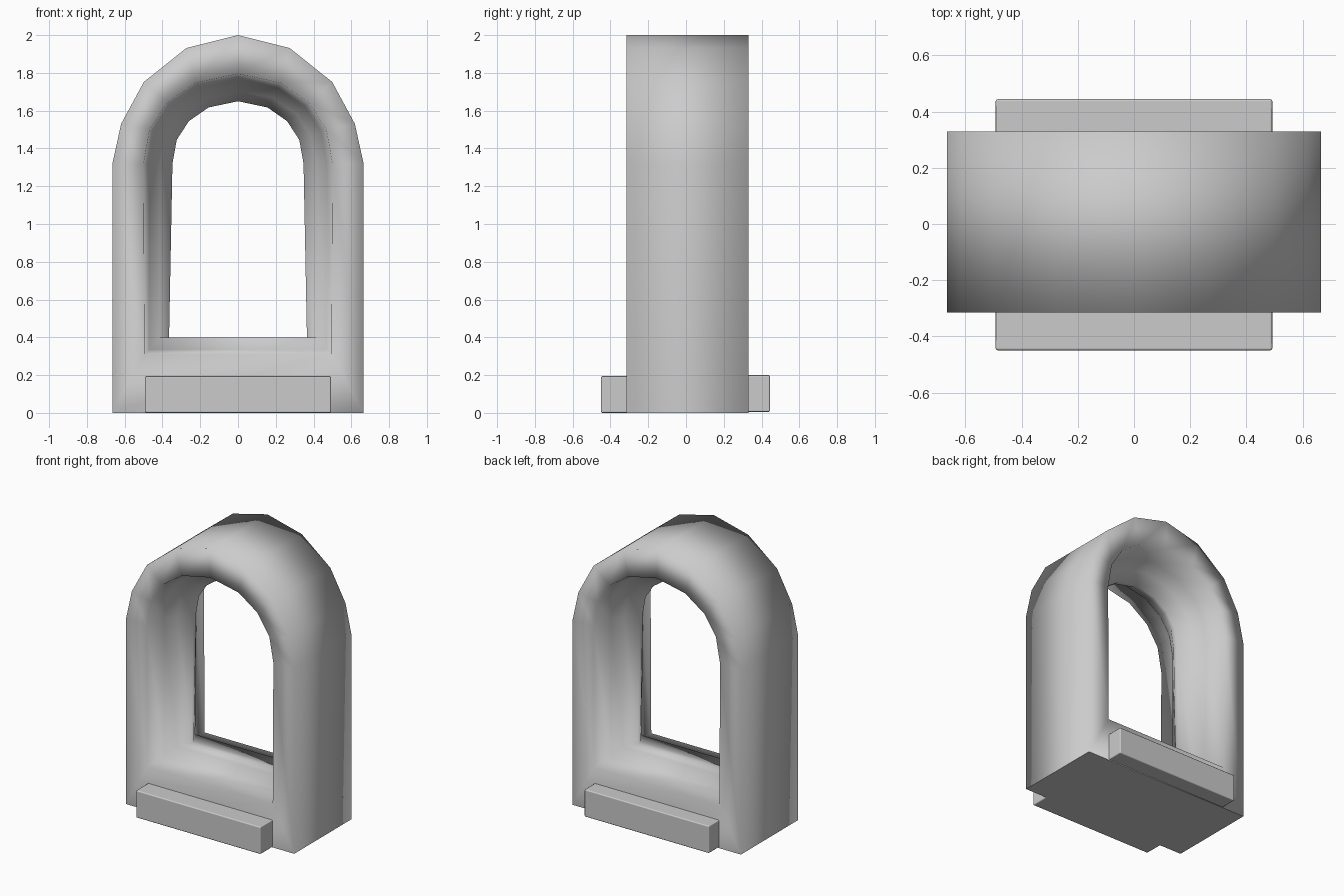
import bpy
import bmesh
from mathutils import Vector

cube = bpy.data.objects.get("Cube")
if cube:
    bpy.data.objects.remove(cube, do_unlink=True)

# Single stone colour
stone = bpy.data.materials.new("grey stone")
stone.use_nodes = True
stone.diffuse_color = (0.6, 0.6, 0.6, 1)
stone.node_tree.nodes["Principled BSDF"].inputs["Base Color"].default_value = (0.6, 0.6, 0.6, 1)

SPRING = 1.32                      # height where the arch begins
OUTER_ARC = [(1, 0), (0.93, 0.31), (0.75, 0.635), (0.41, 0.9)]
INNER_ARC = [(1, 0), (0.935, 0.38), (0.75, 0.68), (0.45, 0.9)]
FRONT, BACK = -0.315, 0.33
MIDDLE = (FRONT + BACK) / 2


def arch_loop(arc, foot, width, sill, rise):
    """Closed arch outline, from the right foot over the crown to the left foot."""
    half = [(foot, sill)] + [(width * x, SPRING + rise * z) for x, z in arc]
    return half + [(0, SPRING + rise)] + [(-x, z) for x, z in reversed(half)]


def add_object(name, bm):
    bmesh.ops.recalc_face_normals(bm, faces=bm.faces)
    for face in bm.faces:
        face.smooth = True
    mesh = bpy.data.meshes.new(name)
    bm.to_mesh(mesh)
    bm.free()
    mesh.materials.append(stone)
    obj = bpy.data.objects.new(name, mesh)
    bpy.context.collection.objects.link(obj)
    return obj


# Arched frame: rings from the outer edge inward to the central ridge, then mirrored in depth
outer = arch_loop(OUTER_ARC, 0.665, 0.665, 0, 0.68)
rim = arch_loop(INNER_ARC, 0.495, 0.5, 0.31, 0.475)
reveal = arch_loop(INNER_ARC, 0.47, 0.47, 0.335, 0.445)
step = arch_loop(INNER_ARC, 0.417, 0.412, 0.4, 0.385)
ridge = arch_loop(INNER_ARC, 0.365, 0.347, 0.4, 0.33)

half_depth = BACK - MIDDLE
sections = [(outer, half_depth), (rim, half_depth), (reveal, 0.17), (step, 0.105), (ridge, 0.015)]
rings = [(loop, MIDDLE - d) for loop, d in sections]
rings += [(loop, MIDDLE + d) for loop, d in reversed(sections)]

bm = bmesh.new()
verts = [[bm.verts.new((x, y, z)) for x, z in loop] for loop, y in rings]
for i, ring in enumerate(verts):
    following = verts[(i + 1) % len(verts)]
    for j in range(len(ring)):
        k = (j + 1) % len(ring)
        bm.faces.new((ring[j], ring[k], following[k], following[j]))

# Keep the flat underside crisp
for edge in bm.edges:
    if any(f.calc_center_median().z < 0.001 for f in edge.link_faces):
        edge.smooth = False
add_object("arched_frame", bm)


# Sill ledges at the foot of both sides
def add_ledge(name, y_near, y_far, bottom, top):
    bm = bmesh.new()
    bmesh.ops.create_cube(bm, size=1)
    bmesh.ops.scale(bm, vec=Vector((0.985, abs(y_far - y_near), top - bottom)), verts=bm.verts)
    bmesh.ops.translate(bm, vec=Vector((0, (y_near + y_far) / 2, (top + bottom) / 2)), verts=bm.verts)
    ledge = add_object(name, bm)
    bevel = ledge.modifiers.new("soft edges", "BEVEL")
    bevel.width = 0.008
    bevel.segments = 2
    bevel.harden_normals = True


add_ledge("front_ledge", -0.25, -0.45, 0, 0.195)
add_ledge("back_ledge", 0.25, 0.445, 0.005, 0.2)
